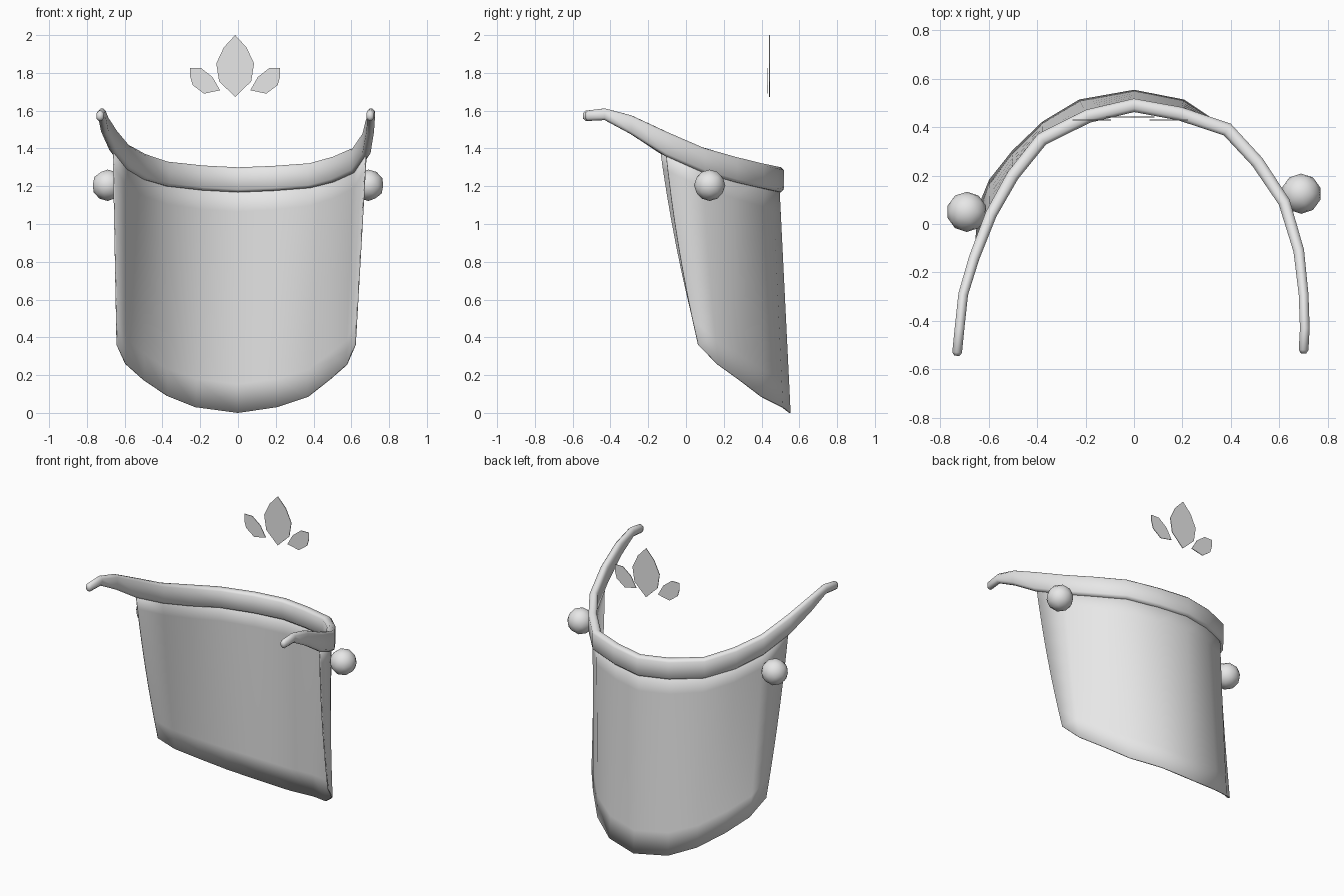
import bpy, bmesh, math
from mathutils import Vector

cube = bpy.data.objects.get("Cube")
if cube:
    bpy.data.objects.remove(cube, do_unlink=True)

grey = bpy.data.materials.new("light_grey")
grey.use_nodes = True
grey.diffuse_color = (0.8, 0.8, 0.8, 1)
grey.node_tree.nodes["Principled BSDF"].inputs["Base Color"].default_value = (0.8, 0.8, 0.8, 1)


def finish(bm, name, angle=45):
    """Turn a bmesh into a named, smooth-shaded object."""
    bmesh.ops.recalc_face_normals(bm, faces=bm.faces)
    mesh = bpy.data.meshes.new(name)
    bm.to_mesh(mesh)
    bm.free()
    mesh.materials.append(grey)
    obj = bpy.data.objects.new(name, mesh)
    bpy.context.collection.objects.link(obj)
    bpy.ops.object.select_all(action="DESELECT")
    obj.select_set(True)
    bpy.context.view_layer.objects.active = obj
    bpy.ops.object.shade_smooth_by_angle(angle=math.radians(angle))
    return obj


def loft(bm, rows, closed):
    """Bridge rows of points with quads; closed rows are capped tubes."""
    grid = [[bm.verts.new(p) for p in row] for row in rows]
    n = len(grid[0])
    for a, b in zip(grid, grid[1:]):
        for j in range(n if closed else n - 1):
            k = (j + 1) % n
            bm.faces.new((a[j], a[k], b[k], b[j]))
    if closed:
        bm.faces.new(grid[0])
        bm.faces.new(grid[-1])


def lerp_table(table, y):
    """Interpolate band top and bottom heights at depth y."""
    for (y0, t0, b0), (y1, t1, b1) in zip(table, table[1:]):
        if y <= y1:
            f = max(0, (y - y0) / (y1 - y0))
            return t0 + (t1 - t0) * f, b0 + (b1 - b0) * f
    return table[-1][1:]


# Plan of the headband and its edge heights (depth, top, bottom)
plan = [(-.73, -.53), (-.72, -.43), (-.705, -.29), (-.66, -.14), (-.59, .04), (-.5, .2),
        (-.38, .35), (-.19, .445), (0, .49), (.19, .455), (.385, .39), (.51, .255),
        (.62, .09), (.68, -.11), (.7, -.29), (.705, -.43), (.7, -.52)]
heights = [(-.53, 1.6, 1.545), (-.43, 1.612, 1.55), (-.29, 1.575, 1.475), (-.13, 1.5, 1.37),
           (.05, 1.415, 1.285), (.2, 1.37, 1.235), (.35, 1.33, 1.2), (.49, 1.3, 1.168)]

# Headband: rounded strap swept along the plan
rings = []
last = len(plan) - 1
for i, (x, y) in enumerate(plan):
    a, b = plan[max(i - 1, 0)], plan[min(i + 1, last)]
    along = Vector((b[0] - a[0], b[1] - a[1], 0)).normalized()
    out = Vector((-along.y, along.x, 0))
    top, bottom = lerp_table(heights, y)
    mid, half = (top + bottom) / 2, (top - bottom) / 2
    wide = .02 + .008 * min(1, max(0, (y + .3) / .7))
    bevel = .014
    corners = []
    for sx, sz in ((1, 1), (-1, 1), (-1, -1), (1, -1)):
        pair = [(sx * wide, sz * (half - bevel)), (sx * (wide - bevel), sz * half)]
        corners += pair if sx * sz > 0 else pair[::-1]
    center = Vector((x, y, mid))
    ring = [center + out * u + Vector((0, 0, v)) for u, v in corners]
    cap = [center + (p - center) * .55 + along * (-.014 if i == 0 else .014) for p in ring]
    rings += [cap, ring] if i == 0 else [ring, cap] if i == last else [ring]
bm = bmesh.new()
loft(bm, rings, True)
finish(bm, "headband", 60)

# Visor: curved sheet hanging from the band to a rounded lower edge
lower = [(-.64, .07, .36), (-.595, .18, .26), (-.5, .3, .175), (-.375, .42, .09),
         (-.225, .51, .03), (0, .55, 0), (.205, .51, .03), (.37, .4, .085),
         (.49, .275, .18), (.575, .17, .255), (.62, .065, .36)]
rows = []
steps = 8
for r in range(steps + 1):
    t = r / steps
    row = []
    for i, foot in enumerate(lower):
        x, y = plan[i + 3]
        head = Vector((x, y, lerp_table(heights, y)[1] + .05))
        p = head.lerp(Vector(foot), t)
        p.y -= .07 * t * (1 - t) * (abs(i - 5) / 5) ** 2
        row.append(p)
    rows.append(row)
bm = bmesh.new()
loft(bm, rows, False)
visor = finish(bm, "visor")
shell = visor.modifiers.new("thickness", "SOLIDIFY")
shell.thickness = .008
shell.offset = 0

# Side knobs
for name, x, y in (("right_knob", -.69, .05), ("left_knob", .69, .125)):
    bm = bmesh.new()
    bmesh.ops.create_icosphere(bm, subdivisions=2, radius=.083)
    bmesh.ops.translate(bm, verts=bm.verts, vec=(x, y, 1.205))
    finish(bm, name, 60)


# Floating leaf ornament: thin flat plates
def leaf(name, outline, y):
    bm = bmesh.new()
    face = bm.faces.new([bm.verts.new((x - .015, y, z)) for x, z in outline])
    ext = bmesh.ops.extrude_face_region(bm, geom=[face])
    moved = [v for v in ext["geom"] if isinstance(v, bmesh.types.BMVert)]
    bmesh.ops.translate(bm, verts=moved, vec=(0, .004, 0))
    finish(bm, name, 30)


half_leaf = [(.06, 1.935), (.1, 1.85), (.085, 1.755)]
leaf("center_leaf", [(0, 2)] + half_leaf + [(0, 1.673)]
     + [(-x, z) for x, z in reversed(half_leaf)], .44)
side_leaf = [(.238, 1.825), (.18, 1.825), (.12, 1.778), (.08, 1.708),
             (.165, 1.69), (.225, 1.735), (.238, 1.78)]
for name, side in (("left_leaf", 1), ("right_leaf", -1)):
    leaf(name, [(side * x, z) for x, z in side_leaf], .428)
